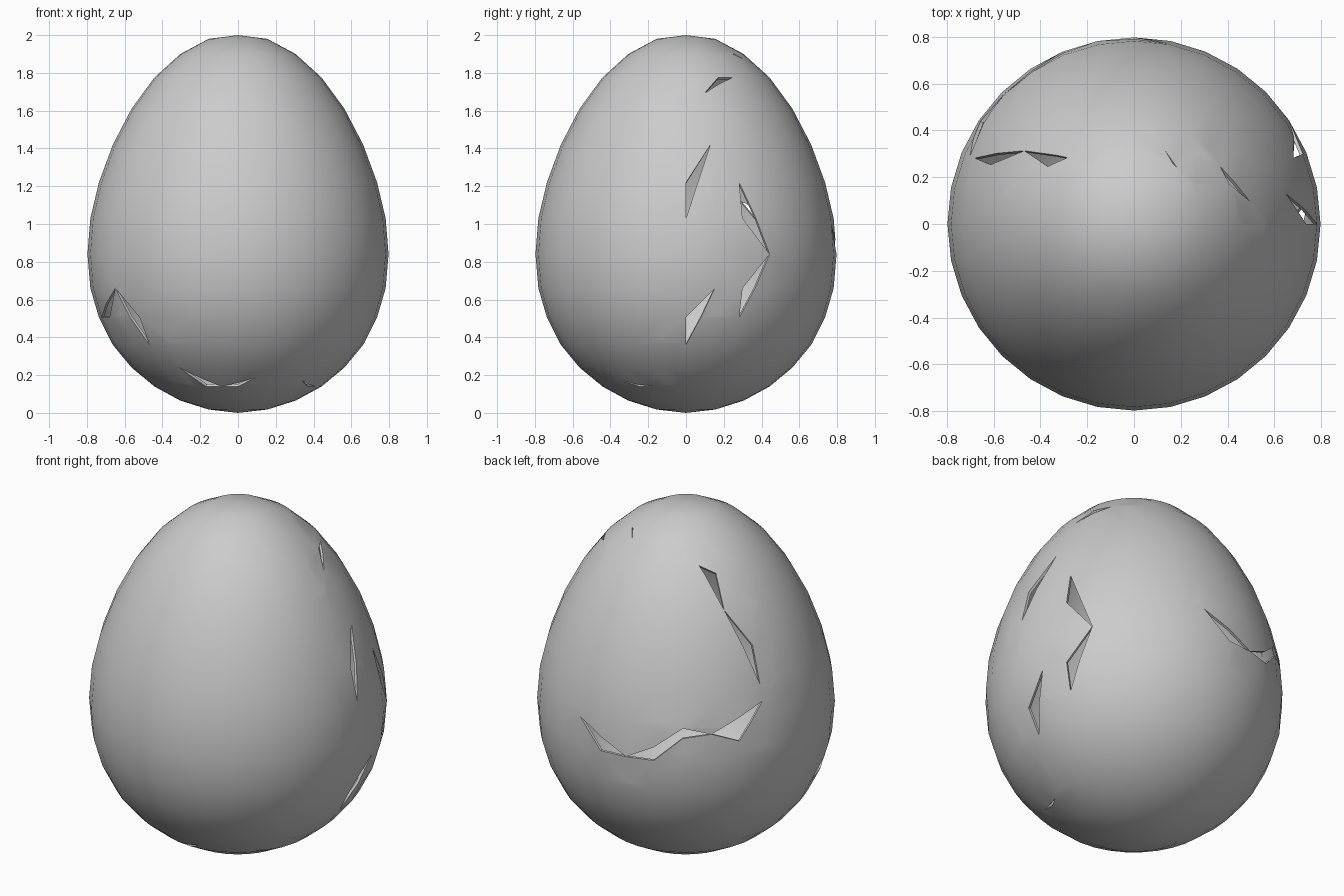
import bpy
import bmesh
from math import sin, cos, pi, radians
from mathutils import Vector

cube = bpy.data.objects.get("Cube")
if cube:
    bpy.data.objects.remove(cube, do_unlink=True)

SEGMENTS, RINGS, RADIUS = 32, 16, 0.797
CENTRE = Vector((0, 0, 0.84))
HEIGHTS = [2, 1.98, 1.90, 1.775, 1.61, 1.42, 1.22, 1.03, 0.84,
           0.66, 0.505, 0.36, 0.24, 0.14, 0.065, 0.018, 0]


def shell_point(column, ring):
    """Point on the shell; fractional values lie on the straight edges."""
    def corner(c, r):
        radius, angle = RADIUS * sin(pi * r / RINGS), 2 * pi * c / SEGMENTS
        return Vector((radius * cos(angle), radius * sin(angle), HEIGHTS[r]))
    c, r = int(column), int(ring)
    low, high = min(r + 1, RINGS), c + 1
    left = corner(c, r).lerp(corner(c, low), ring - r)
    right = corner(high, r).lerp(corner(high, low), ring - r)
    return left.lerp(right, column - c)


# Triangular gaps along the cracks, as (column, ring) corners
GAPS = [
    # upper cracks
    ((1, 3.5), (2, 3), (3, 3)),
    ((4.75, 2), (5, 2), (6, 2.27)),
    ((12, 2.7), (13, 3), (13, 4)),
    ((13, 4), (14, 5), (14, 6)),
    # side cracks
    ((0, 7), (0, 6), (1, 5)),
    ((2, 6), (2, 7), (3, 8)),
    ((3, 8), (2, 9), (2, 10)),
    ((1, 9), (0, 10), (0, 11)),
    # long crack across the back
    ((7, 7.2), (8, 8), (9, 8)),
    ((9, 8), (10, 8), (10, 7.6)),
    ((10, 8), (11, 7.3), (10, 7.6)),
    ((11, 7.3), (11, 7), (10, 7.6)),
    ((11, 7.3), (12, 7.2), (11, 7)),
    ((12, 7.2), (13, 7.5), (14, 6.5)),
    # lower front cracks
    ((19, 9), (18, 10), (17, 10)),
    ((19, 9), (20, 10), (20, 11)),
    ((21, 12), (22, 13), (23, 13)),
    ((23, 13), (24, 13), (25, 12.5)),
    ((28, 12.7), (29, 13), (30, 13)),
]

# Egg surface, spun as rings of quads with triangle caps
bm = bmesh.new()
top = bm.verts.new((0, 0, HEIGHTS[0]))
bottom = bm.verts.new((0, 0, HEIGHTS[-1]))
rows = [[bm.verts.new(shell_point(c, r)) for c in range(SEGMENTS)]
        for r in range(1, RINGS)]
for c in range(SEGMENTS):
    n = (c + 1) % SEGMENTS
    bm.faces.new((top, rows[0][c], rows[0][n]))
    bm.faces.new((bottom, rows[-1][n], rows[-1][c]))
    for upper, lower in zip(rows, rows[1:]):
        bm.faces.new((upper[c], lower[c], lower[n], upper[n]))


def cut_gap(corners):
    """Slice nearby faces along the gap's sides and remove what lies inside."""
    pts = [shell_point(*p) for p in corners]
    middle = sum(pts, Vector()) / 3
    planes = []
    for a, b in zip(pts, pts[1:] + pts[:1]):
        normal = (a - CENTRE).cross(b - CENTRE).normalized()
        if normal.dot(middle - CENTRE) < 0:
            normal.negate()
        planes.append(normal)
    reach = max((p - middle).length for p in pts) + 0.08

    def nearby():
        return [f for f in bm.faces
                if (f.calc_center_median() - middle).length < reach]

    for normal in planes:
        faces = nearby()
        edges = {e for f in faces for e in f.edges}
        verts = {v for f in faces for v in f.verts}
        bmesh.ops.bisect_plane(bm, geom=faces + list(edges) + list(verts),
                               dist=0.0005, plane_co=CENTRE, plane_no=normal)
    inside = [f for f in nearby()
              if all(n.dot(f.calc_center_median() - CENTRE) > 0 for n in planes)]
    bmesh.ops.delete(bm, geom=inside, context='FACES')


for gap in GAPS:
    cut_gap(gap)
bmesh.ops.recalc_face_normals(bm, faces=bm.faces[:])

mesh = bpy.data.meshes.new("cracked_eggshell")
bm.to_mesh(mesh)
bm.free()
shell = bpy.data.objects.new("cracked_eggshell", mesh)
bpy.context.collection.objects.link(shell)

# Plain shell colour
grey = bpy.data.materials.new("pale_grey_shell")
grey.use_nodes = True
colour = (0.6, 0.6, 0.6, 1)
grey.diffuse_color = colour
grey.node_tree.nodes["Principled BSDF"].inputs["Base Color"].default_value = colour
mesh.materials.append(grey)

# Thin wall, then smooth shading with crisp broken edges
wall = shell.modifiers.new("wall", 'SOLIDIFY')
wall.thickness = 0.015
wall.offset = -1
bpy.ops.object.select_all(action='DESELECT')
shell.select_set(True)
bpy.context.view_layer.objects.active = shell
bpy.ops.object.modifier_apply(modifier=wall.name)
bpy.ops.object.shade_smooth_by_angle(angle=radians(30))
